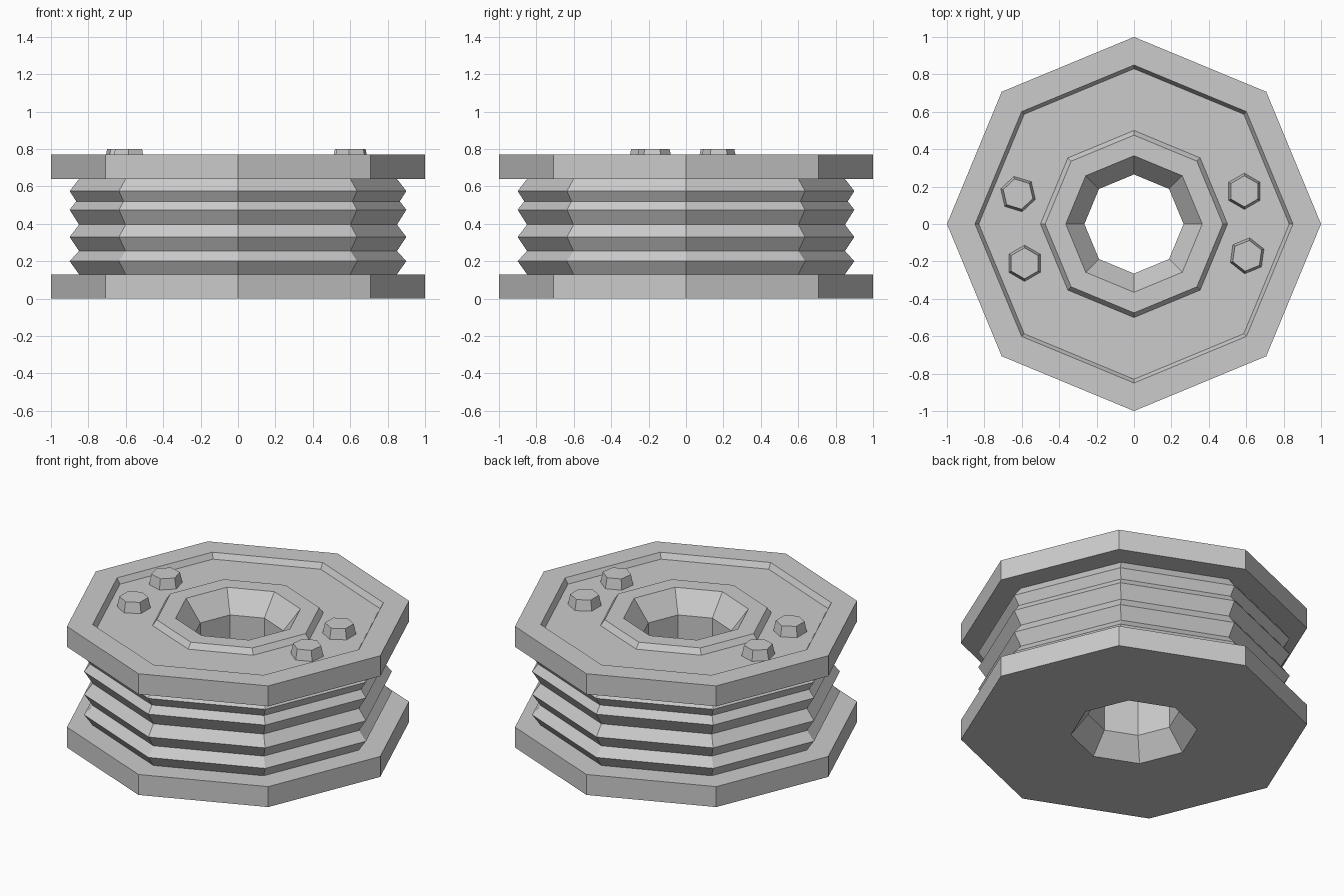
import bpy, bmesh
from math import sin, cos, pi, radians

if "Cube" in bpy.data.objects:
    bpy.data.objects.remove(bpy.data.objects["Cube"])


def ring_solid(name, profile, sides):
    """Revolve a closed (radius, z) profile into a faceted ring."""
    bm = bmesh.new()
    rings = [[bm.verts.new((r * cos(2 * pi * i / sides), r * sin(2 * pi * i / sides), z))
              for i in range(sides)] for r, z in profile]
    for k in range(len(rings)):
        a, b = rings[k], rings[(k + 1) % len(rings)]
        for i in range(sides):
            j = (i + 1) % sides
            bm.faces.new((a[i], a[j], b[j], b[i]))
    bmesh.ops.recalc_face_normals(bm, faces=bm.faces)
    mesh = bpy.data.meshes.new(name)
    bm.to_mesh(mesh)
    bm.free()
    obj = bpy.data.objects.new(name, mesh)
    bpy.context.collection.objects.link(obj)
    return obj


# Octagonal body: bottom flange, ribbed waist, top flange, recessed face, bore
bottom_flange = [(0.265, 0.13), (0.365, 0), (1, 0), (1, 0.13)]
ribs = [(0.85, 0.13), (0.9, 0.2), (0.85, 0.255), (0.9, 0.33), (0.85, 0.395),
        (0.9, 0.475), (0.865, 0.52), (0.9, 0.575), (0.85, 0.64)]
top_flange = [(1, 0.64), (1, 0.77)]
recess = [(0.85, 0.77), (0.83, 0.735), (0.5, 0.735), (0.475, 0.77)]
bore_top = [(0.365, 0.77), (0.265, 0.64)]
ring_solid("pulley_body", bottom_flange + ribs + top_flange + recess + bore_top, 8)

# Tapered hexagonal bolt heads: x, y, turn in degrees
bolts = [(-0.62, 0.16, 43), (-0.585, -0.21, 30), (0.59, 0.175, 30), (0.605, -0.17, 22)]
for n, (x, y, turn) in enumerate(bolts, 1):
    bpy.ops.mesh.primitive_cone_add(vertices=6, radius1=0.098, radius2=0.083, depth=0.07,
                                    location=(x, y, 0.765))
    bolt = bpy.context.object
    bolt.name = f"bolt_head_{n}"
    # Cone vertices start on the y axis, so a turn of 30 puts one at 0 degrees
    bolt.rotation_euler.z = radians(turn - 90)
